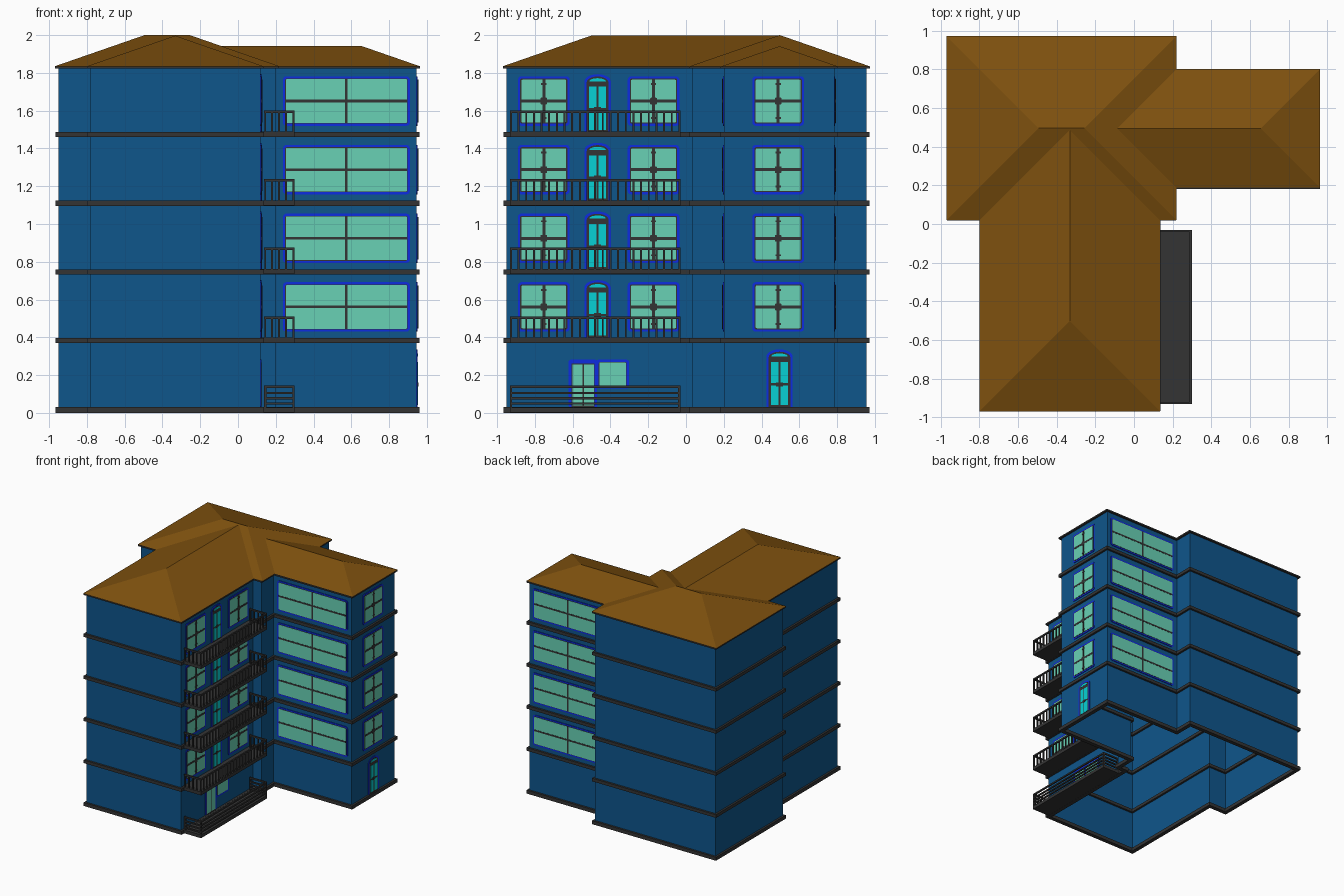
import bpy, bmesh, math

if "Cube" in bpy.data.objects:
    bpy.data.objects.remove(bpy.data.objects["Cube"])


def mat(name, c):
    m = bpy.data.materials.new(name)
    m.diffuse_color = (*c, 1)
    m.use_nodes = True
    m.node_tree.nodes["Principled BSDF"].inputs["Base Color"].default_value = m.diffuse_color
    return m


WALL = mat("wall_blue", (0.0045, 0.092, 0.26))
ROOF = mat("roof_brown", (0.21, 0.082, 0.0045))
DARK = mat("charcoal", (0.034, 0.034, 0.034))
TRIM = mat("bright_blue_trim", (0.004, 0.025, 0.75))
GLASS = mat("mint_glass", (0.14, 0.64, 0.46))
CYAN = mat("cyan_door", (0.002, 0.64, 0.66))


def finish(bm, name, material):
    me = bpy.data.meshes.new(name)
    bmesh.ops.recalc_face_normals(bm, faces=bm.faces)
    bm.to_mesh(me)
    bm.free()
    me.materials.append(material)
    ob = bpy.data.objects.new(name, me)
    bpy.context.collection.objects.link(ob)
    return ob


def prism(bm, a, b):
    """Closed solid between two matching loops of 3D points."""
    va, vb = [bm.verts.new(p) for p in a], [bm.verts.new(p) for p in b]
    bm.faces.new(va[::-1])
    bm.faces.new(vb)
    n = len(va)
    for i in range(n):
        j = (i + 1) % n
        bm.faces.new((va[i], va[j], vb[j], vb[i]))


def box(bm, x0, x1, y0, y1, z0, z1):
    base = [(x0, y0), (x1, y0), (x1, y1), (x0, y1)]
    prism(bm, [(x, y, z0) for x, y in base], [(x, y, z1) for x, y in base])


# Footprint of the three joined blocks, counter-clockwise
PLAN = [(-.78, -.95), (.12, -.95), (.12, .035), (.2, .035), (.2, .2), (.945, .2),
        (.945, .785), (.2, .785), (.2, .955), (-.95, .955), (-.95, .035), (-.78, .035)]


def offset(d):
    out, n = [], len(PLAN)
    for i, (x, y) in enumerate(PLAN):
        for (ax, ay), (bx, by) in ((PLAN[i - 1], PLAN[i]), (PLAN[i], PLAN[(i + 1) % n])):
            ln = math.hypot(bx - ax, by - ay)
            x += d * (by - ay) / ln
            y -= d * (bx - ax) / ln
        out.append((x, y))
    return out


def ring(name, d, z0, z1, material):
    bm = bmesh.new()
    o, i = offset(d), offset(-d)
    loops = [[bm.verts.new((x, y, z)) for x, y in p] for p, z in ((o, z0), (o, z1), (i, z1), (i, z0))]
    n = len(o)
    for k in range(4):
        a, b = loops[k], loops[(k + 1) % 4]
        for j in range(n):
            m = (j + 1) % n
            bm.faces.new((a[j], a[m], b[m], b[j]))
    return finish(bm, name, material)


# Walls: hollow shell, open below
bm = bmesh.new()
lo = [bm.verts.new((x, y, 0.01)) for x, y in PLAN]
hi = [bm.verts.new((x, y, 1.83)) for x, y in PLAN]
for i in range(len(PLAN)):
    j = (i + 1) % len(PLAN)
    bm.faces.new((lo[i], lo[j], hi[j], hi[i]))
finish(bm, "walls", WALL)

# Floor bands and eaves
FLOORS = [0.37 + 0.3633 * k for k in range(4)]
ring("base_band", .017, 0, .03, DARK)
for k, z in enumerate(FLOORS):
    ring(f"floor_band_{k + 1}", .017, z, z + .027, DARK)
ring("eaves", .018, 1.822, 1.8345, DARK)

# Roofs: one hip or two on a rectangle, ridge along local u
EAVE, SLOPE = 1.835, 0.347


def roof(name, u0, u1, v0, v1, hip0, hip1, swap):
    bm = bmesh.new()
    h = (v1 - v0) / 2
    c = (v0 + v1) / 2
    pts = [(u0, v0, EAVE), (u1, v0, EAVE), (u1, v1, EAVE), (u0, v1, EAVE),
           (u0 + h * hip0, c, EAVE + h * SLOPE), (u1 - h * hip1, c, EAVE + h * SLOPE)]
    v = [bm.verts.new((p[1], p[0], p[2]) if swap else p) for p in pts]
    for f in ((0, 1, 5, 4), (2, 3, 4, 5), (3, 0, 4), (1, 2, 5)):
        bm.faces.new([v[i] for i in f])
    finish(bm, name, ROOF)


roof("front_roof", -.97, .5, -.8, .135, 1, 0, True)
roof("rear_roof", -.97, .22, .02, .972, 1, 1, False)
roof("right_roof", -.2, .963, .188, .802, 0, 1, False)

# Balconies and ground terrace
X0, X1, Y0, Y1 = .12, .30, -.932, -.03
bm = bmesh.new()
for z in [0] + FLOORS:
    box(bm, X0, X1, Y0, Y1, z + .001, z + .029)
finish(bm, "balcony_slabs", DARK)


def rail(bm, z0, z1):
    t = .012
    box(bm, X1 - t, X1, Y0, Y1, z0, z1)
    for y in (Y0, Y1 - t):
        box(bm, X0 + .018, X1, y, y + t, z0, z1)


bm = bmesh.new()
for z in FLOORS:
    rail(bm, z + .128, z + .141)
    for k in range(23):
        y = Y0 + (Y1 - Y0 - .01) * k / 22
        box(bm, X1 - .011, X1 - .001, y, y + .01, z + .02, z + .13)
    for y in (Y0 + .001, Y1 - .011):
        for k in range(4):
            x = X0 + .019 + .037 * k
            box(bm, x, x + .01, y, y + .01, z + .02, z + .13)
finish(bm, "balcony_railings", DARK)

bm = bmesh.new()
rail(bm, .132, .145)
for z in (.045, .072, .1):
    rail(bm, z, z + .011)
for y in (Y0, Y1 - .012):
    for x in (X0 + .018, X1 - .012):
        box(bm, x, x + .012, y, y + .012, .02, .14)
finish(bm, "terrace_fence", DARK)

# Windows and doors: thin plates collected by colour
parts = {k: bmesh.new() for k in ("trim", "glass", "frame", "panel")}
FRONT_C, BACK_C, END_C, SIDE_A = ("y", .2, -1), ("y", .785, 1), ("x", .945, 1), ("x", .12, 1)


def plate(part, face, pts, d):
    axis, pos, s = face

    def put(u, z, w):
        return (pos + s * w, u, z) if axis == "x" else (u, pos + s * w, z)
    prism(parts[part], [put(u, z, -.001) for u, z in pts], [put(u, z, d) for u, z in pts])


def rect(part, face, u0, u1, z0, z1, d, r=0):
    if not r:
        return plate(part, face, [(u0, z0), (u1, z0), (u1, z1), (u0, z1)], d)
    pts = []
    for k, (u, z) in enumerate(((u1 - r, z1 - r), (u0 + r, z1 - r), (u0 + r, z0 + r), (u1 - r, z0 + r))):
        for a in (0, 30, 60, 90):
            t = math.radians(a + 90 * k)
            pts.append((u + r * math.cos(t), z + r * math.sin(t)))
    plate(part, face, pts, d)


def arch(part, face, c, w, z0, spring, top, d):
    pts = [(c - w, z0), (c + w, z0)] if z0 < spring else []
    pts += [(c + w * math.cos(math.pi * k / 10), spring + (top - spring) * math.sin(math.pi * k / 10))
            for k in range(11)]
    plate(part, face, pts, d)


def window(face, u0, u1, z0, z1, bar=.012, cross=True, border=.006):
    rect("trim", face, u0, u1, z0, z1, .005, .018)
    b = .012
    rect("frame", face, u0 + b, u1 - b, z0 + b, z1 - b, .006, .008)
    b += border
    rect("glass", face, u0 + b, u1 - b, z0 + b, z1 - b, .0075, .006)
    c, m = (u0 + u1) / 2, (z0 + z1) / 2
    rect("frame", face, c - bar / 2, c + bar / 2, z0 + b, z1 - b, .0095)
    if cross:
        rect("frame", face, u0 + b, u1 - b, m - bar / 2, m + bar / 2, .009)


def knob(face, c, m):
    rect("frame", face, c - .018, c + .018, m - .018, m + .018, .0098, .006)
    for z in (m - .09, m + .09):
        rect("frame", face, c - .014, c + .014, z - .005, z + .005, .0098)


def door(face, c, z):
    arch("trim", face, c, .07, z, z + .268, z + .306, .005)
    arch("frame", face, c, .058, z, z + .262, z + .294, .0065)
    arch("panel", face, c, .044, z + .268, z + .268, z + .285, .008)
    for s in (-1, 1):
        for z0, z1 in ((.012, .115), (.127, .24)):
            a, b = sorted((c + s * .005, c + s * .045))
            rect("panel", face, a, b, z + z0, z + z1, .008)
    rect("frame", face, c - .018, c + .018, z + .11, z + .132, .0095)


for z in FLOORS:
    for face in (FRONT_C, BACK_C):
        window(face, .238, .91, z + .06, z + .322, .014, border=.003)
    for face, c in ((END_C, .488), (SIDE_A, -.753), (SIDE_A, -.172)):
        window(face, c - .137, c + .137, z + .06, z + .322, .016)
        knob(face, c, z + .191)
    door(SIDE_A, -.468, z + .027)
door(END_C, .495, .03)

# Ground floor terrace door with side window
rect("trim", SIDE_A, -.622, -.47, .03, .282, .005, .012)
rect("frame", SIDE_A, -.606, -.484, .03, .262, .0055)
for a, b in ((-.602, -.549), (-.541, -.488)):
    rect("glass", SIDE_A, a, b, .04, .256, .0075)
rect("trim", SIDE_A, -.475, -.302, .128, .282, .005, .012)
rect("frame", SIDE_A, -.462, -.314, .14, .27, .0055, .008)
rect("glass", SIDE_A, -.459, -.317, .143, .267, .0075, .006)

for key, name, m in (("trim", "window_trim", TRIM), ("glass", "window_glass", GLASS),
                     ("frame", "window_frames", DARK), ("panel", "door_panels", CYAN)):
    finish(parts[key], name, m)
